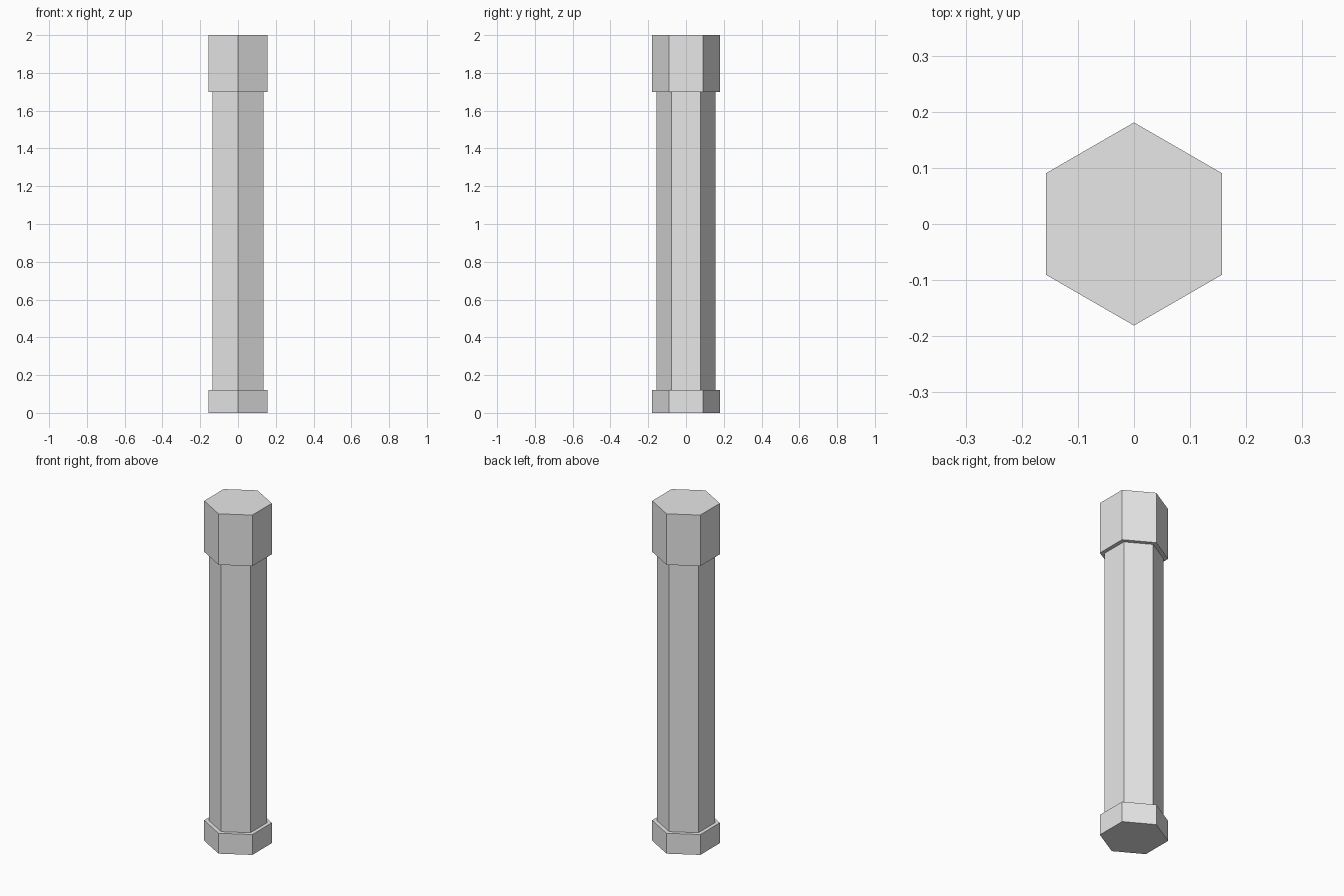
import bpy
import bmesh
import math
from mathutils import Matrix

if "Cube" in bpy.data.objects:
    bpy.data.objects.remove(bpy.data.objects["Cube"])

stone = bpy.data.materials.new("light_grey")
stone.diffuse_color = (0.8, 0.8, 0.8, 1.0)
stone.use_nodes = True
stone.node_tree.nodes["Principled BSDF"].inputs["Base Color"].default_value = stone.diffuse_color


def hex_prism(name, radius, z0, z1, capped=True):
    """Six-sided upright prism with corners pointing to +y and -y."""
    bm = bmesh.new()
    place = Matrix.Translation((0, 0, (z0 + z1) / 2))
    bmesh.ops.create_cone(bm, cap_ends=capped, segments=6, radius1=radius,
                          radius2=radius, depth=z1 - z0, matrix=place)
    # make sure a corner lies on the y axis
    v = bm.verts[:][0].co
    turn = math.pi / 2 - math.atan2(v.y, v.x)
    bmesh.ops.rotate(bm, verts=bm.verts[:], cent=(0, 0, 0),
                     matrix=Matrix.Rotation(turn, 3, 'Z'))
    bmesh.ops.recalc_face_normals(bm, faces=bm.faces[:])
    mesh = bpy.data.meshes.new(name)
    bm.to_mesh(mesh)
    bm.free()
    mesh.materials.append(stone)
    obj = bpy.data.objects.new(name, mesh)
    bpy.context.collection.objects.link(obj)
    return obj


# Low foot, slim shaft (ends hidden by the blocks) and tall head
hex_prism("post_base", 0.181, 0.0, 0.12)
hex_prism("post_shaft", 0.156, 0.12, 1.70, capped=False)
hex_prism("post_cap", 0.181, 1.70, 2.0)
